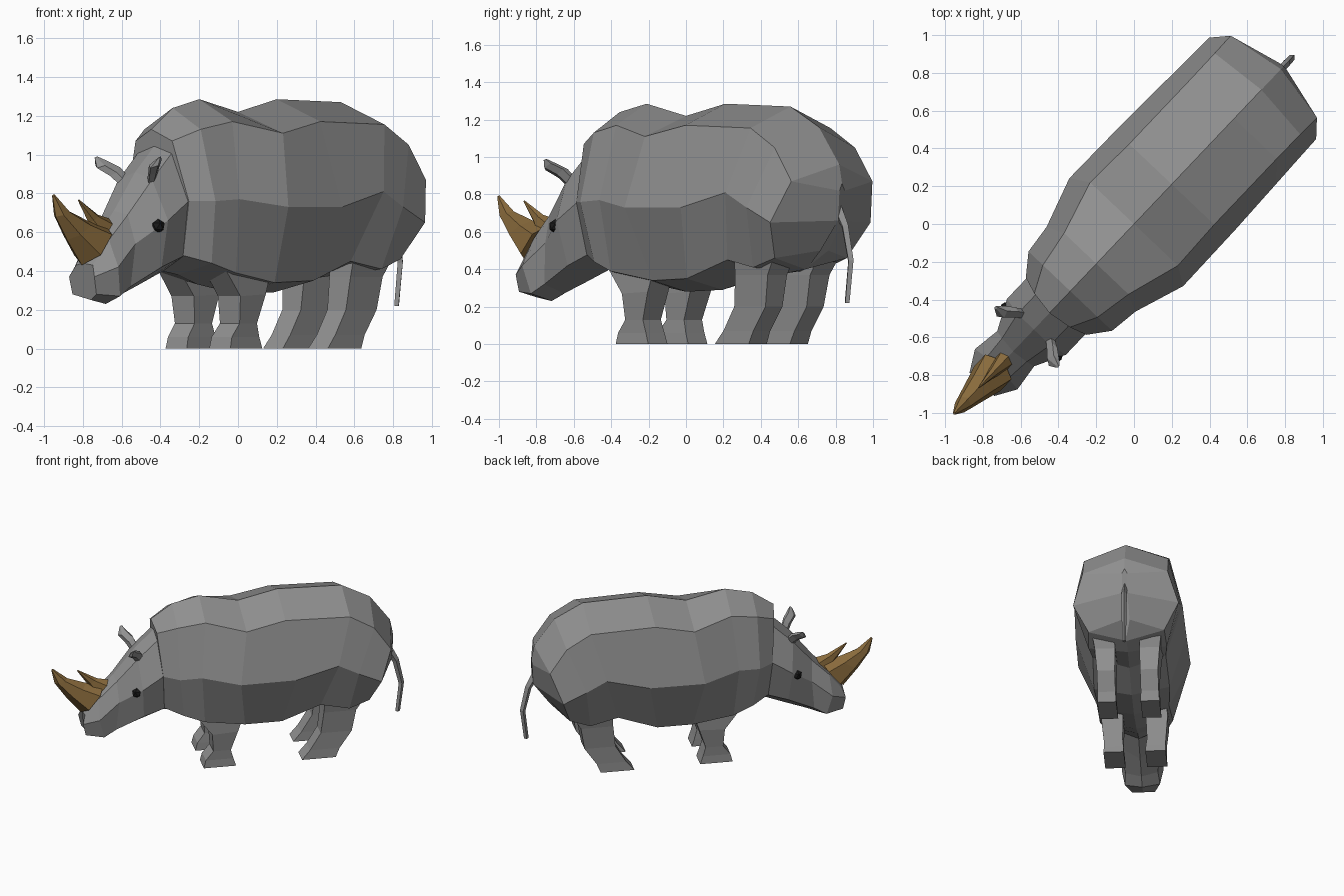
import bpy, bmesh, math

# The animal stands diagonally: s runs nose to tail, t runs sideways, z up
ANG = math.radians(46.5)
C, S = math.cos(ANG), math.sin(ANG)


def place(s, t, z):
    return (C * s + S * t, S * s - C * t, z)


def colour(name, rgb):
    m = bpy.data.materials.new(name)
    m.diffuse_color = (*rgb, 1)
    return m


HIDE = colour("hide_grey", (0.28, 0.28, 0.28))
HORN = colour("horn_brown", (0.25, 0.145, 0.045))
BLACK = colour("eye_black", (0.01, 0.01, 0.01))


def skin(name, rings, mat=HIDE):
    """Bridge closed rings of (s, t, z) points and cap both ends."""
    bm = bmesh.new()
    loops = [[bm.verts.new(place(*p)) for p in r] for r in rings]
    n = len(loops[0])
    for a, b in zip(loops, loops[1:]):
        for i in range(n):
            j = (i + 1) % n
            bm.faces.new((a[i], a[j], b[j], b[i]))
    bm.faces.new(loops[0])
    bm.faces.new(loops[-1][::-1])
    bmesh.ops.recalc_face_normals(bm, faces=bm.faces)
    me = bpy.data.meshes.new(name)
    bm.to_mesh(me)
    bm.free()
    ob = bpy.data.objects.new(name, me)
    bpy.context.collection.objects.link(ob)
    me.materials.append(mat)
    return ob


def full(half):
    """Mirror a half section: top, three side points, bottom."""
    (s0, z0), a, b, c, (s4, z4) = half
    side = [a, b, c]
    return ([(s0, 0, z0)] + side + [(s4, 0, z4)]
            + [(s, -t, z) for s, t, z in reversed(side)])


def tube(name, rings, n=6, side=1, box=False, mat=HIDE):
    """Rings are (front s, front z, back s, back z, t centre, half width)."""
    ph, k = (math.pi / 4, math.sqrt(2)) if box else (0, 1)
    out = []
    for s1, z1, s2, z2, t, w in rings:
        loop = []
        for i in range(n):
            a = ph + 2 * math.pi * i / n
            u, v = k * math.cos(a) / 2, k * math.sin(a)
            loop.append(((s1 + s2) / 2 + u * (s1 - s2), side * (t + v * w),
                         (z1 + z2) / 2 + u * (z1 - z2)))
        out.append(loop)
    return skin(name, out, mat)


# Body
body = [
    ((-.65, 1.13), (-.63, .13, 1.07), (-.60, .22, .76), (-.58, .16, .48), (-.57, .40)),
    ((-.49, 1.24), (-.49, .20, 1.13), (-.49, .305, .76), (-.45, .24, .44), (-.45, .38)),
    ((-.29, 1.285), (-.29, .235, 1.17), (-.33, .325, .77), (-.30, .27, .39), (-.30, .33)),
    ((0, 1.22), (0, .32, 1.11), (-.06, .415, .73), (0, .26, .34), (0, .28)),
    ((.29, 1.285), (.29, .31, 1.17), (.35, .41, .73), (.27, .28, .35), (.27, .29)),
    ((.77, 1.27), (.77, .31, 1.155), (.67, .40, .81), (.56, .27, .45), (.55, .36)),
    ((.98, 1.16), (.95, .312, 1.05), (.82, .395, .73), (.77, .29, .41), (.75, .38)),
    ((1.13, .96), (1.075, .315, .87), (.99, .39, .65), (.92, .28, .46), (.88, .40)),
    ((1.15, .86), (1.15, .02, .82), (1.14, .02, .66), (1.02, .03, .50), (.91, .42)),
]
skin("body", [full(h) for h in body])

# Head, set slightly inside the neck edge
head = [
    ((-.62, 1.05), (-.62, .12, 1.01), (-.595, .215, .76), (-.57, .16, .48), (-.56, .40)),
    ((-.77, .91), (-.77, .12, .87), (-.75, .215, .66), (-.73, .15, .42), (-.74, .33)),
    ((-.93, .71), (-.92, .09, .69), (-.91, .135, .54), (-.93, .12, .32), (-.90, .27)),
    ((-1.05, .58), (-1.05, .08, .56), (-1.06, .155, .42), (-1.02, .13, .27), (-.99, .23)),
    ((-1.16, .44), (-1.15, .06, .43), (-1.17, .09, .37), (-1.15, .085, .28), (-1.10, .25)),
]
skin("head", [full(h) for h in head])

# Horns
tube("front_horn", [(-1.17, .43, -1.0, .64, 0, .11), (-1.28, .56, -1.13, .66, 0, .072),
                    (-1.365, .68, -1.27, .71, 0, .04), (-1.388, .785, -1.375, .795, 0, .008)], mat=HORN)
tube("rear_horn", [(-1.07, .54, -.92, .66, 0, .055), (-1.12, .65, -1.05, .69, 0, .026),
                   (-1.197, .762, -1.19, .768, 0, .004)], mat=HORN)

# Tail
tube("tail", [(1.08, .72, 1.13, .77, 0, .02), (1.15, .62, 1.195, .64, 0, .02),
              (1.195, .44, 1.235, .45, 0, .018), (1.17, .22, 1.205, .22, 0, .014)], n=4)

# Paired legs, ears and eyes
for side, tag in ((1, "right"), (-1, "left")):
    tube("front_leg_" + tag, [(-.30, 0, -.06, 0, .155, .075), (-.285, .06, -.08, .06, .155, .072),
                              (-.23, .13, -.10, .13, .16, .07), (-.24, .27, -.05, .28, .165, .08),
                              (-.38, .45, .0, .42, .165, .075)], 4, side, True)
    tube("rear_leg_" + tag, [(.43, 0, .68, 0, .16, .07), (.49, .07, .71, .07, .16, .066),
                             (.57, .20, .80, .20, .16, .066), (.59, .37, .83, .37, .165, .075),
                             (.60, .52, .92, .52, .18, .085)], 4, side, True)
    tube("ear_" + tag, [(-.77, .83, -.72, .88, .09, .025), (-.81, .89, -.75, .94, .14, .03),
                        (-.855, .93, -.79, .97, .19, .035), (-.835, .98, -.815, .99, .225, .008)], 5, side)
    bpy.ops.mesh.primitive_ico_sphere_add(subdivisions=1, radius=.038,
                                          location=place(-.79, side * .182, .63))
    eye = bpy.context.object
    eye.name = "eye_" + tag
    eye.data.materials.append(BLACK)
